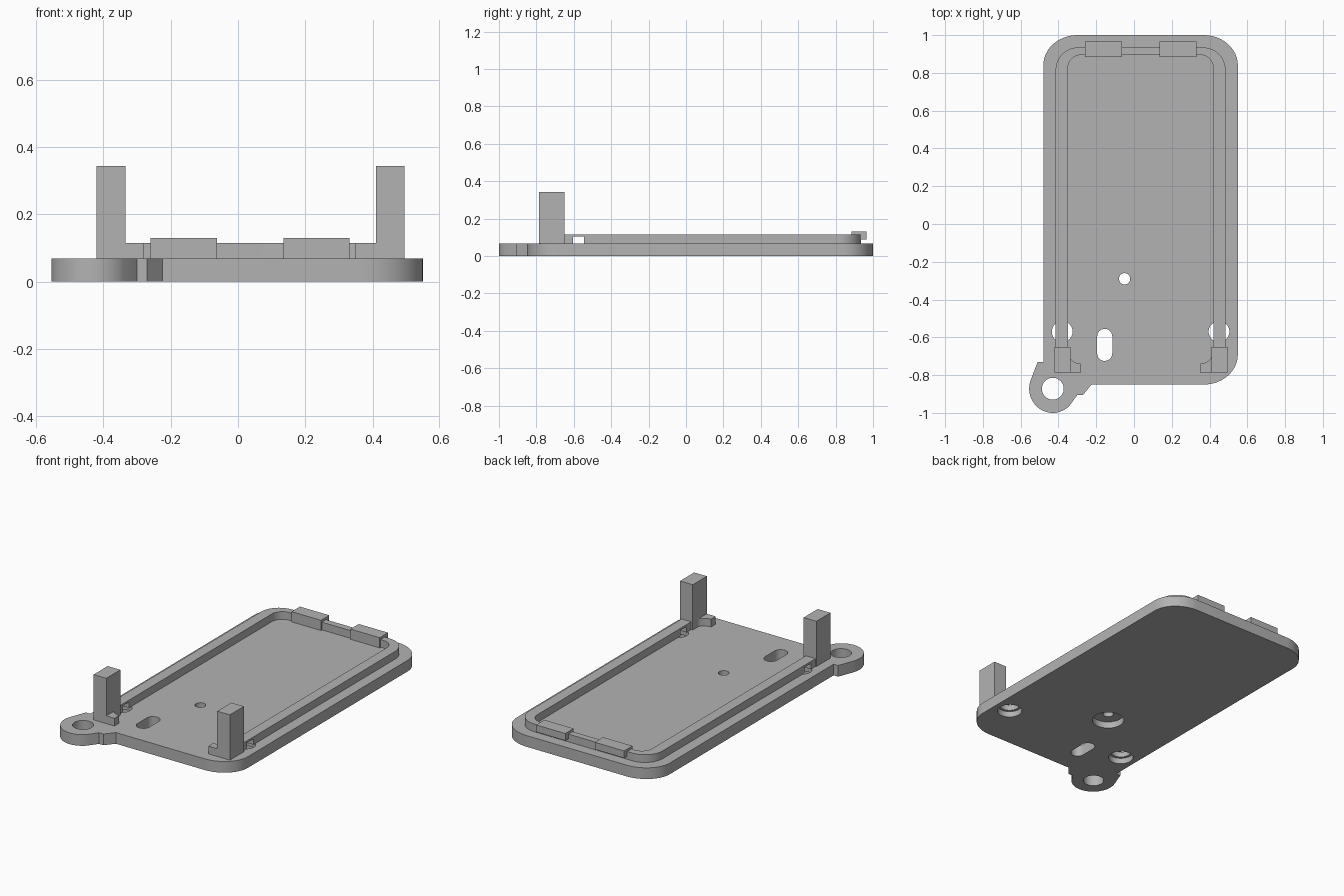
import bpy, bmesh, math

if "Cube" in bpy.data.objects:
    bpy.data.objects.remove(bpy.data.objects["Cube"])

grey = bpy.data.materials.new("plain grey")
grey.use_nodes = True
grey.diffuse_color = (0.45, 0.45, 0.45, 1)
grey.node_tree.nodes["Principled BSDF"].inputs["Base Color"].default_value = grey.diffuse_color


def arc(cx, cy, rx, ry, start, end, steps=12):
    angles = [math.radians(start + (end - start) * i / steps) for i in range(steps + 1)]
    return [(cx + rx * math.cos(a), cy + ry * math.sin(a)) for a in angles]


def prism(name, outline, z0, z1):
    bm = bmesh.new()
    base = bm.faces.new([bm.verts.new((x, y, z0)) for x, y in outline])
    top = bmesh.ops.extrude_face_region(bm, geom=[base])["geom"]
    for v in top:
        if isinstance(v, bmesh.types.BMVert):
            v.co.z = z1
    bmesh.ops.recalc_face_normals(bm, faces=bm.faces)
    mesh = bpy.data.meshes.new(name)
    bm.to_mesh(mesh)
    bm.free()
    obj = bpy.data.objects.new(name, mesh)
    obj.data.materials.append(grey)
    bpy.context.collection.objects.link(obj)
    return obj


def box(name, x0, x1, y0, y1, z0, z1):
    return prism(name, [(x0, y0), (x1, y0), (x1, y1), (x0, y1)], z0, z1)


def disc(name, x, y, r, z0, z1):
    return prism(name, arc(x, y, r, r, 0, 360, 40)[:-1], z0, z1)


def cut(obj, cutters):
    bpy.context.view_layer.objects.active = obj
    for cutter in cutters:
        mod = obj.modifiers.new("cut", 'BOOLEAN')
        mod.operation, mod.object, mod.solver = 'DIFFERENCE', cutter, 'EXACT'
        bpy.ops.object.modifier_apply(modifier=mod.name)
    for cutter in cutters:
        bpy.data.objects.remove(cutter)


def smooth(obj):
    bpy.ops.object.select_all(action='DESELECT')
    obj.select_set(True)
    bpy.context.view_layer.objects.active = obj
    bpy.ops.object.shade_smooth_by_angle(angle=math.radians(30))


T = 0.068            # plate thickness
RING = (-0.43, -0.872)

# Base plate with rounded corners and a hanging ring at the front left corner
outline = ([(-0.225, -0.85)]
           + arc(0.37, -0.69, 0.18, 0.16, -90, 0)
           + arc(0.37, 0.84, 0.18, 0.16, 0, 90)
           + arc(-0.30, 0.84, 0.18, 0.16, 90, 180)
           + [(-0.48, -0.73), (-0.51, -0.73)]
           + arc(*RING, 0.125, 0.128, 160, 315, 24)
           + [(-0.30, -0.905), (-0.27, -0.905)])
plate = prism("base_plate", outline, 0, T)

slot = (arc(-0.155, -0.595, 0.04, 0.04, 0, 180)
        + arc(-0.155, -0.685, 0.04, 0.04, 180, 360))
cut(plate, [
    disc("ring_hole", *RING, 0.058, -0.1, 0.2),
    prism("slot_hole", slot, -0.1, 0.2),
    disc("centre_hole", -0.05, -0.29, 0.03, -0.1, 0.2),
    disc("centre_counterbore", -0.05, -0.29, 0.09, -0.1, 0.04),
    disc("hole_1", -0.38, -0.57, 0.055, -0.1, 0.2),
    disc("hole_2", 0.45, -0.57, 0.055, -0.1, 0.2),
    disc("counterbore_1", -0.38, -0.57, 0.07, -0.1, 0.035),
    disc("counterbore_2", 0.45, -0.57, 0.07, -0.1, 0.035),
])
smooth(plate)

# Raised rim, open at the front with short hooked ends
rim_outline = ([(-0.28, -0.785), (-0.415, -0.785)]
               + arc(-0.295, 0.815, 0.12, 0.12, 180, 90)
               + arc(0.365, 0.815, 0.12, 0.12, 90, 0)
               + [(0.485, -0.785), (0.35, -0.785)]
               + arc(0.35, -0.67, 0.07, 0.07, -90, 0)
               + arc(0.35, 0.825, 0.07, 0.07, 0, 90)
               + arc(-0.28, 0.825, 0.07, 0.07, 90, 180)
               + arc(-0.28, -0.67, 0.07, 0.07, 180, 270))
rim = prism("rim", rim_outline, T, 0.115)
cut(rim, [box("rim_notch", -0.7, 0.7, -0.605, -0.545, 0, 0.103)])
smooth(rim)

# Upright posts at the front corners
for name, x in (("right_post", -0.42), ("left_post", 0.41)):
    box(name, x, x + 0.085, -0.785, -0.65, T, 0.343)

# Snap clips on the back rim, overhanging outwards
for name, x in (("right_clip", -0.26), ("left_clip", 0.135)):
    box(name, x, x + 0.197, 0.885, 0.965, 0.087, 0.13)
    box(name + "_foot", x, x + 0.197, 0.885, 0.93, T, 0.087)
